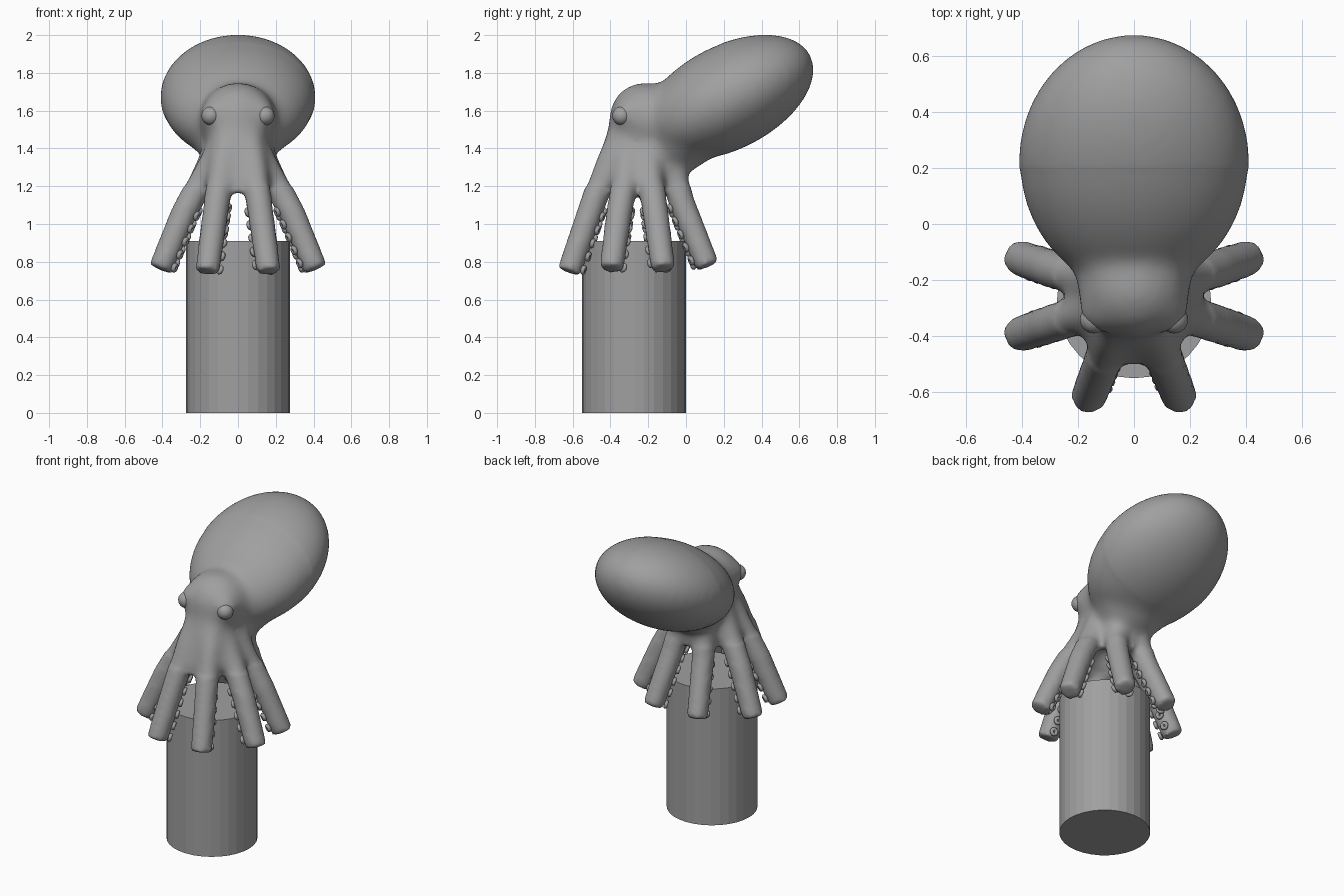
import bpy, bmesh, math
from mathutils import Vector, Matrix

if "Cube" in bpy.data.objects:
    bpy.data.objects.remove(bpy.data.objects["Cube"])

grey = bpy.data.materials.new("dark_grey")
grey.diffuse_color = (.35, .35, .35, 1)
grey.use_nodes = True
grey.node_tree.nodes["Principled BSDF"].inputs["Base Color"].default_value = grey.diffuse_color


def obj_from_bm(name, bm):
    mesh = bpy.data.meshes.new(name)
    bm.to_mesh(mesh)
    bm.free()
    ob = bpy.data.objects.new(name, mesh)
    bpy.context.collection.objects.link(ob)
    mesh.materials.append(grey)
    return ob


def ellipsoid(bm, centre, radii, tilt=0.0):
    m = (Matrix.Translation(centre) @ Matrix.Rotation(tilt, 4, 'X')
         @ Matrix.Diagonal((*radii, 1)))
    bmesh.ops.create_uvsphere(bm, u_segments=40, v_segments=24, radius=1, matrix=m)


def frame(path, i):
    """Tangent, inward and sideways directions at a path point."""
    a, b = path[max(i - 1, 0)], path[min(i + 1, len(path) - 1)]
    t = (b - a).normalized()
    inward = Vector((0, -0.26, 0)) - Vector((path[0].x, path[0].y, 0))
    inward = (inward - t * inward.dot(t)).normalized()
    return t, inward, t.cross(inward)


def loft(bm, rings):
    """Closed solid through rings of points."""
    rings = [[bm.verts.new(p) for p in r] for r in rings]
    n = len(rings[0])
    faces = [bm.faces.new((r[k], r[(k + 1) % n], s[(k + 1) % n], s[k]))
             for r, s in zip(rings, rings[1:]) for k in range(n)]
    faces += [bm.faces.new(rings[0]), bm.faces.new(rings[-1])]
    bmesh.ops.recalc_face_normals(bm, faces=faces)


def ring_points(c, u, v, sides):
    return [c + u * math.cos(2 * math.pi * k / sides) + v * math.sin(2 * math.pi * k / sides)
            for k in range(sides)]


def tube(bm, path, radii):
    rings = []
    for i, (p, r) in enumerate(zip(path, radii)):
        _, u, v = frame(path, i)
        rings.append(ring_points(p, u * r, v * r, 16))
    loft(bm, rings)


# Arm centre lines on one side, tip to root
half_arms = [
    [(.163, -.62, .745), (.11, -.485, 1.13), (.085, -.41, 1.33), (.06, -.33, 1.52)],
    [(.412, -.395, .76), (.29, -.355, 1.05), (.2, -.325, 1.22), (.1, -.3, 1.43)],
    [(.412, -.12, .76), (.29, -.16, 1.05), (.2, -.185, 1.22), (.12, -.2, 1.43)],
    [(.163, .115, .775), (.11, -.025, 1.12), (.09, -.07, 1.3), (.08, -.13, 1.45)],
]
arms = [[Vector((s * x, y, z)) for x, y, z in a] for a in half_arms for s in (1, -1)]

# Body: mantle, head, brows, neck, web and arms fused into one skin
bm = bmesh.new()
ellipsoid(bm, (0, .22, 1.67), (.412, .492, .276), math.radians(27))
ellipsoid(bm, (0, -.22, 1.56), (.205, .19, .193))
ellipsoid(bm, (0, -.03, 1.45), (.24, .19, .175))
for s in (1, -1):
    ellipsoid(bm, (s * .122, -.312, 1.585), (.078, .078, .085))
# web between the arm roots, hollow underneath: z, front y, back y, half width
web = [(1.29, -.30, -.20, .05), (1.17, -.43, -.07, .15), (1.165, -.51, .0, .205),
       (1.28, -.475, .0, .18), (1.4, -.445, .0, .155), (1.52, -.41, -.05, .15)]
loft(bm, [ring_points(Vector((0, (f + b) / 2, z)), Vector((w, 0, 0)),
                      Vector((0, (b - f) / 2, 0)), 32) for z, f, b, w in web])
for path in arms:
    tube(bm, path, (.066, .071, .072, .06))
body = obj_from_bm("octopus_body", bm)
rm = body.modifiers.new("fuse", 'REMESH')
rm.mode = 'VOXEL'
rm.voxel_size = .016
bpy.context.view_layer.update()
fused = body.evaluated_get(bpy.context.evaluated_depsgraph_get())
bm = bmesh.new()
bm.from_mesh(fused.to_mesh())
body.modifiers.clear()

# Soften everything a little, and the joins around the neck a lot
neck = [v for v in bm.verts if v.co.z > 1.2 and v.co.y < .2]
for verts, times in ((bm.verts[:], 8), (neck, 30)):
    for _ in range(times):
        bmesh.ops.smooth_vert(bm, verts=verts, factor=.5,
                              use_axis_x=True, use_axis_y=True, use_axis_z=True)
bm.to_mesh(body.data)
bm.free()
body.data.shade_smooth()

# Suckers: two rows of small rings on the inner face of each arm
bpy.ops.mesh.primitive_torus_add(major_radius=.016, minor_radius=.012,
                                 major_segments=12, minor_segments=6)
ring = bpy.context.object
bm = bmesh.new()
for path in arms:
    t, inward, side = frame(path, 0)
    for n in range(5):
        for s in (-1, 1):
            d = .035 + n * .075 + (.025 if s > 0 else 0)
            seg = (path[1] - path[0]).length
            if d < seg:
                p = path[0].lerp(path[1], d / seg)
            else:
                p = path[1] + (path[2] - path[1]).normalized() * (d - seg)
            normal = (inward * math.cos(.65) + side * s * math.sin(.65)).normalized()
            m = (Matrix.Translation(p + normal * .072)
                 @ normal.to_track_quat('Z', 'Y').to_matrix().to_4x4())
            mesh = ring.data.copy()
            mesh.transform(m)
            bm.from_mesh(mesh)
            bpy.data.meshes.remove(mesh)
bpy.data.objects.remove(ring)
suckers = obj_from_bm("suckers", bm)
suckers.data.shade_smooth()

# Eyes, set into the brows
for name, s in (("eye_left", 1), ("eye_right", -1)):
    bm = bmesh.new()
    bmesh.ops.create_uvsphere(bm, u_segments=24, v_segments=16, radius=.05,
                              matrix=Matrix.Translation((s * .143, -.34, 1.573)))
    obj_from_bm(name, bm).data.shade_smooth()

# Post the octopus sits on
bpy.ops.mesh.primitive_cylinder_add(vertices=32, radius=.275, depth=.91,
                                    location=(0, -.275, .455))
bpy.context.object.name = "post"
bpy.context.object.data.materials.append(grey)
